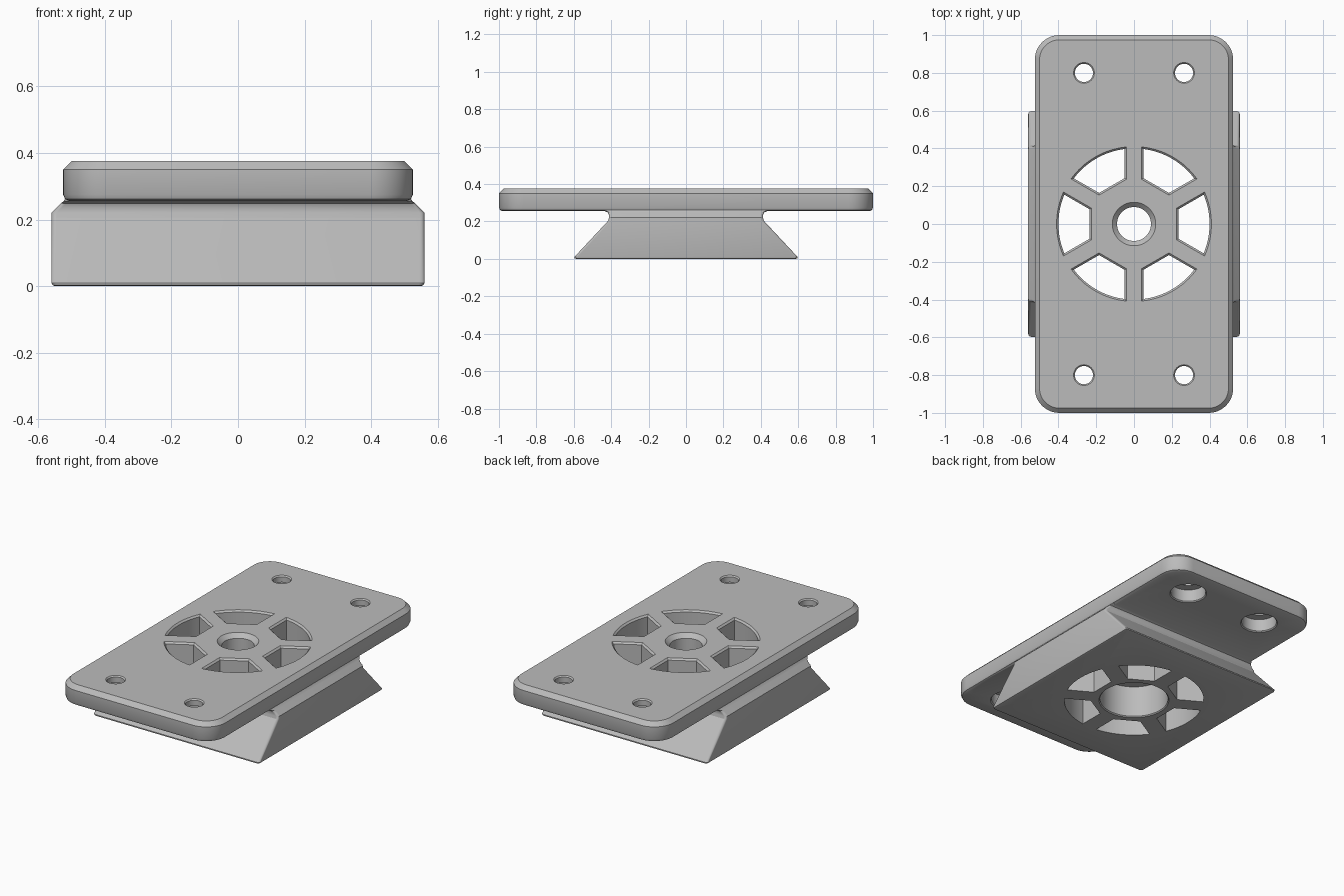
import bpy, bmesh, math
from math import cos, sin, radians

if "Cube" in bpy.data.objects:
    bpy.data.objects.remove(bpy.data.objects["Cube"], do_unlink=True)

grey = bpy.data.materials.new("mid grey")
grey.use_nodes = True
color = (0.5, 0.5, 0.5, 1)
grey.diffuse_color = color
grey.node_tree.nodes["Principled BSDF"].inputs["Base Color"].default_value = color


def rounded_rect(hx, hy, r, seg):
    pts = []
    for k, (sx, sy) in enumerate([(1, 1), (-1, 1), (-1, -1), (1, -1)]):
        for i in range(seg + 1):
            a = radians(90 * (k + i / seg))
            pts.append((sx * (hx - r) + r * cos(a), sy * (hy - r) + r * sin(a)))
    return pts


def circle(x, y, r, n=48):
    return [(x + r * cos(math.tau * i / n), y + r * sin(math.tau * i / n)) for i in range(n)]


def sector(angle, grow):
    """Window between two spokes: flat inner edge, curved outer edge."""
    gap, inner, outer = 0.05 - grow, 0.235 - grow, 0.4 + grow
    half = radians(30) - math.asin(gap / outer)
    y_in = (inner * sin(radians(30)) - gap) / cos(radians(30))
    pts = [(inner, -y_in)]
    pts += [(outer * cos(t), outer * sin(t)) for t in (half * (i / 8 - 1) for i in range(17))]
    pts.append((inner, y_in))
    c, s = cos(angle), sin(angle)
    return [(x * c - y * s, x * s + y * c) for x, y in pts]


def loft(name, layers):
    """Closed solid through (z, outline) layers from bottom to top."""
    bm = bmesh.new()
    loops = [[bm.verts.new((x, y, z)) for x, y in pts] for z, pts in layers]
    for a, b in zip(loops, loops[1:]):
        for i in range(len(a)):
            j = (i + 1) % len(a)
            bm.faces.new((a[i], a[j], b[j], b[i]))
    bm.faces.new(loops[0][::-1])
    bm.faces.new(loops[-1])
    bmesh.ops.recalc_face_normals(bm, faces=bm.faces)
    mesh = bpy.data.meshes.new(name)
    bm.to_mesh(mesh)
    bm.free()
    mesh.materials.append(grey)
    ob = bpy.data.objects.new(name, mesh)
    bpy.context.collection.objects.link(ob)
    return ob


def combine(target, other, operation):
    mod = target.modifiers.new("combine", 'BOOLEAN')
    mod.operation, mod.solver, mod.object = operation, 'EXACT', other
    bpy.context.view_layer.objects.active = target
    bpy.ops.object.modifier_apply(modifier=mod.name)
    bpy.data.objects.remove(other, do_unlink=True)


TOP, UNDER = 0.375, 0.255

# Rounded mounting plate with chamfered top edge
plate = loft("mounting_plate", [
    (z, rounded_rect(0.525 - d, 1 - d, 0.13 - d, 12)) for z, d in
    [(UNDER, 0.02), (0.261, 0.006), (0.275, 0), (0.35, 0), (TOP, 0.025)]])

# Dovetail foot with short neck flaring into the plate
foot = loft("dovetail_foot", [
    (z, rounded_rect(hx, hy, 0.015, 4)) for z, hx, hy in
    [(0, 0.55, 0.587), (0.003, 0.557, 0.597), (0.01, 0.56, 0.597),
     (0.205, 0.56, 0.415), (0.22, 0.56, 0.412), (0.236, 0.544, 0.412),
     (0.248, 0.532, 0.418), (0.256, 0.523, 0.435), (0.3, 0.49, 0.435)]])
combine(plate, foot, 'UNION')

# Six windows between the spokes
for k in range(6):
    a = radians(60 * k)
    combine(plate, loft("window_cutter", [
        (-0.1, sector(a, 0)), (TOP - 0.01, sector(a, 0)),
        (TOP, sector(a, 0.01)), (0.4, sector(a, 0.01))]), 'DIFFERENCE')


def bore(x, y, r, chamfer, wide, z_start, z_step):
    """Chamfered through hole with a wide counterbore from below."""
    layers = [(z_start - 0.1, wide + 0.006), (z_start, wide + 0.006), (z_start + 0.006, wide),
              (z_step, wide), (z_step, r), (TOP - chamfer, r),
              (TOP, r + chamfer), (0.4, r + chamfer)]
    combine(plate, loft("bore_cutter", [(z, circle(x, y, rad)) for z, rad in layers]),
            'DIFFERENCE')


bore(0, 0, 0.09, 0.025, 0.195, 0, 0.2)
for sx in (-1, 1):
    for sy in (-1, 1):
        bore(sx * 0.265, sy * 0.8, 0.048, 0.007, 0.1, UNDER, 0.335)

plate.name = "dovetail_mounting_plate"
bpy.ops.object.select_all(action='DESELECT')
plate.select_set(True)
bpy.context.view_layer.objects.active = plate
bpy.ops.object.shade_smooth_by_angle(angle=radians(30))
